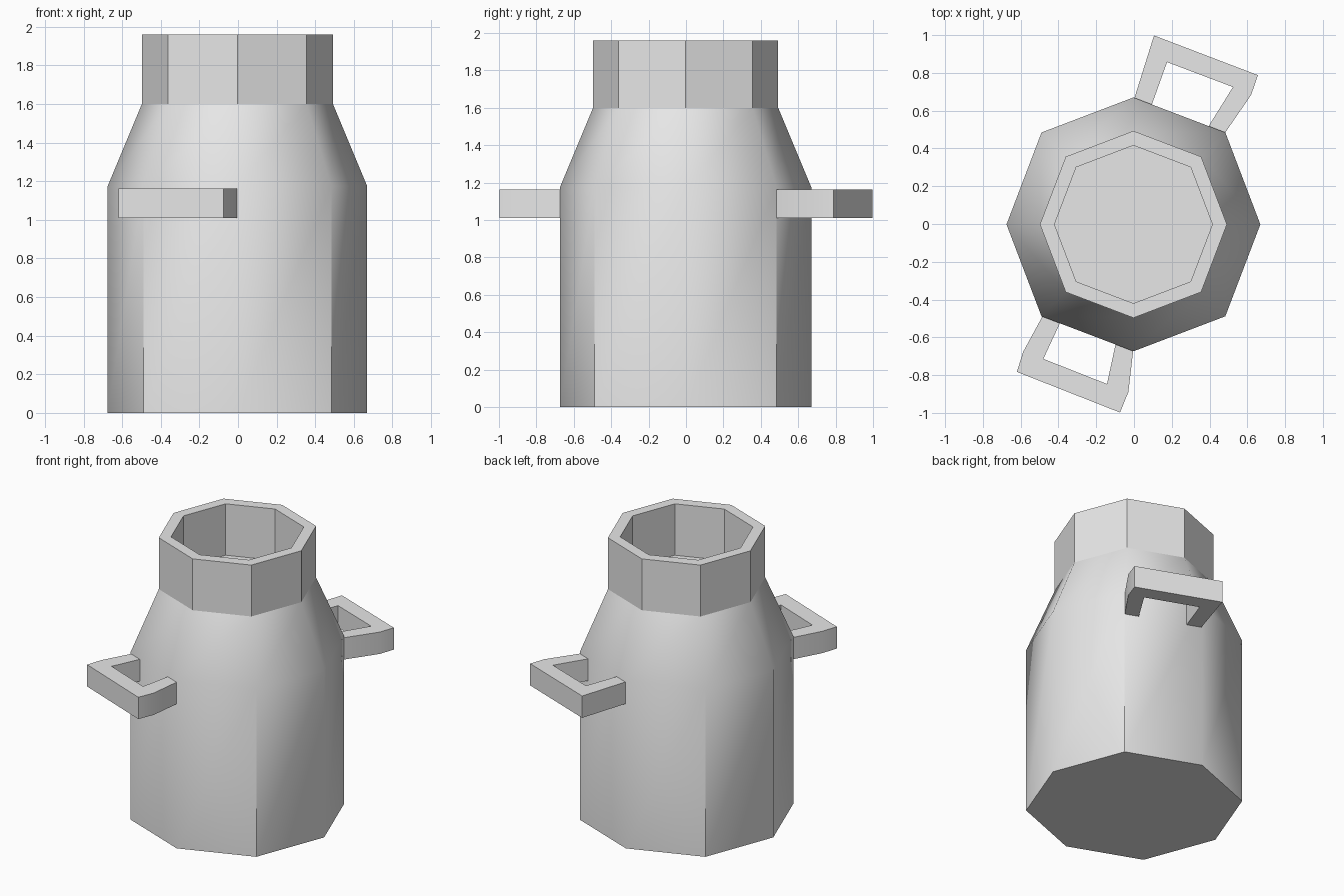
import bpy, bmesh, math

old = bpy.data.objects.get("Cube")
if old:
    bpy.data.objects.remove(old, do_unlink=True)

GREY = (0.8, 0.8, 0.8, 1)
metal = bpy.data.materials.new("light_grey_metal")
metal.use_nodes = True
metal.diffuse_color = GREY
metal.node_tree.nodes["Principled BSDF"].inputs["Base Color"].default_value = GREY


def finish(bm, name, sharp_angle):
    """Mark sharp edges and turn the bmesh into an object."""
    bmesh.ops.recalc_face_normals(bm, faces=bm.faces)
    for e in bm.edges:
        e.smooth = e.calc_face_angle(0) < math.radians(sharp_angle)
    mesh = bpy.data.meshes.new(name)
    bm.to_mesh(mesh)
    bm.free()
    mesh.materials.append(metal)
    obj = bpy.data.objects.new(name, mesh)
    bpy.context.collection.objects.link(obj)
    return obj


# Can: eight-sided rings from the base up, over the rim and down to the inner floor
PROFILE = [(0.672, 0), (0.672, 1.175), (0.495, 1.6),
           (0.495, 1.96), (0.418, 1.96), (0.418, 1.6)]
DIAGONAL = 1.024  # corners on the diagonals stand out a little further
bm = bmesh.new()
rings = []
for radius, z in PROFILE:
    ring = []
    for i in range(8):
        r = radius * (DIAGONAL if i % 2 else 1)
        a = i * math.pi / 4
        ring.append(bm.verts.new((r * math.cos(a) - 0.003, r * math.sin(a) - 0.002, z)))
    rings.append(ring)
for level, (low, high) in enumerate(zip(rings, rings[1:])):
    for i in range(8):
        j = (i + 1) % 8
        face = bm.faces.new((low[i], low[j], high[j], high[i]))
        face.smooth = level < 2  # body and shoulder are smooth, neck is flat
bm.faces.new(rings[0][::-1])
bm.faces.new(rings[-1])
finish(bm, "milk_can_body", 45)


# Handles: U-shaped outlines extruded upward, ends sunk slightly into the body
def handle(name, outline):
    bm = bmesh.new()
    base = bm.faces.new([bm.verts.new((x, y, 1.01)) for x, y in outline])
    top = bmesh.ops.extrude_face_region(bm, geom=[base])["geom"]
    bmesh.ops.translate(bm, vec=(0, 0, 0.153),
                        verts=[v for v in top if isinstance(v, bmesh.types.BMVert)])
    if not any(len(f.verts) > 4 and f.calc_center_median().z < 1.02 for f in bm.faces):
        bm.faces.new([v for v in bm.verts if v.co.z < 1.05])
    for f in bm.faces:
        f.smooth = len(f.verts) == 4
    finish(bm, name, 30)


handle("front_handle", [
    (-0.48, -0.48), (-0.587, -0.677), (-0.62, -0.783), (-0.074, -0.998),
    (-0.03, -0.89), (-0.003, -0.66),
    (-0.095, -0.625), (-0.143, -0.847), (-0.48, -0.714), (-0.385, -0.51)])
handle("back_handle", [
    (0, 0.66), (0.106, 0.998), (0.656, 0.788), (0.62, 0.683), (0.48, 0.48),
    (0.39, 0.51), (0.524, 0.725), (0.175, 0.857), (0.09, 0.62)])
